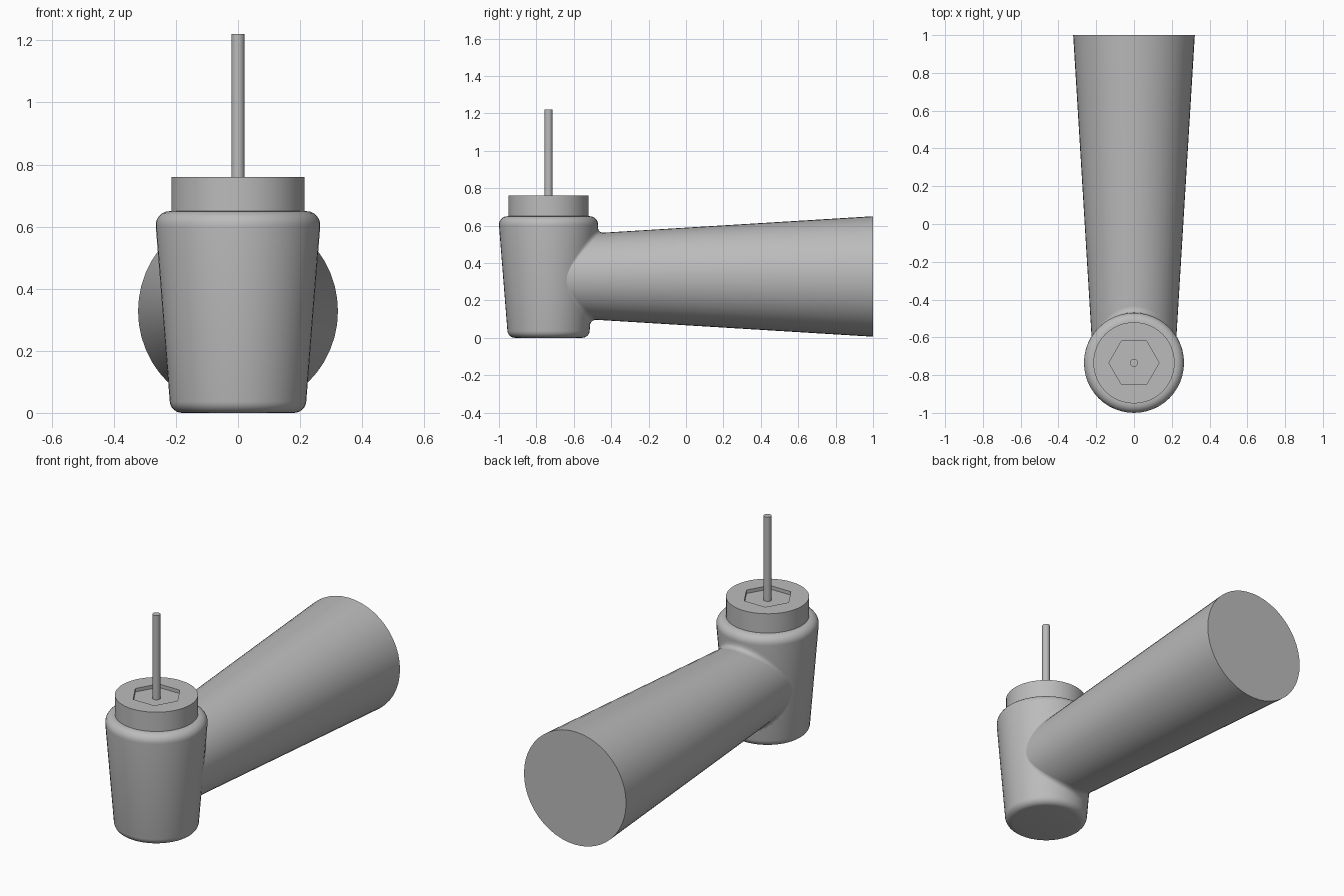
import bpy, bmesh, math
from mathutils import Vector, Matrix

cube = bpy.data.objects.get("Cube")
if cube:
    bpy.data.objects.remove(cube, do_unlink=True)

SEG = 48
AXIS_Y = -0.735          # vertical axis of the upright body
ARM_Z = 0.328            # height of the arm axis

grey = bpy.data.materials.new("plain grey")
grey.use_nodes = True
grey.diffuse_color = (0.5, 0.5, 0.5, 1)
grey.node_tree.nodes["Principled BSDF"].inputs["Base Color"].default_value = (0.5, 0.5, 0.5, 1)


def loft(name, rings, caps=True):
    """Skin closed rings of points; optionally cap both ends."""
    bm = bmesh.new()
    loops = [[bm.verts.new(p) for p in ring] for ring in rings]
    n = len(loops[0])
    for a, b in zip(loops, loops[1:]):
        for i in range(n):
            j = (i + 1) % n
            bm.faces.new((a[i], a[j], b[j], b[i]))
    if caps:
        bm.faces.new(loops[0][::-1])
        bm.faces.new(loops[-1])
    bmesh.ops.recalc_face_normals(bm, faces=bm.faces)
    mesh = bpy.data.meshes.new(name)
    bm.to_mesh(mesh)
    bm.free()
    mesh.materials.append(grey)
    obj = bpy.data.objects.new(name, mesh)
    bpy.context.collection.objects.link(obj)
    bpy.ops.object.select_all(action='DESELECT')
    obj.select_set(True)
    bpy.context.view_layer.objects.active = obj
    bpy.ops.object.shade_smooth_by_angle(angle=math.radians(30))
    return obj


def ring(radius, z, seg=SEG):
    """Horizontal ring; radius is a number or a function of the angle."""
    pts = []
    for i in range(seg):
        t = 2 * math.pi * i / seg
        r = radius(t) if callable(radius) else radius
        pts.append((r * math.cos(t), AXIS_Y + r * math.sin(t), z))
    return pts


def arc(cr, cz, rad, start, end, steps=6):
    """Rounded corner of a lathe profile as (radius, z) pairs."""
    angles = [math.radians(start + (end - start) * i / steps) for i in range(steps + 1)]
    return [(cr + rad * math.cos(a), cz + rad * math.sin(a)) for a in angles]


def body_radius(z):
    return 0.216 + 0.083 * z


def arm_radius(y):
    return 0.322 - 0.061 * (1 - y)


def hexagon(t):
    return 0.115 / math.cos((t - math.pi / 6) % (math.pi / 3) - math.pi / 6)


# Tapered upright body with rounded bottom and shoulder
profile = arc(0.18, 0.04, 0.04, -90, -5) + arc(0.22, 0.605, 0.045, -5, 90)
loft("tapered_body", [ring(r, z) for r, z in profile])

# Collar with a shallow hexagonal recess in its top
loft("collar", [ring(0.215, 0.64), ring(0.215, 0.76),
                ring(lambda t: hexagon(t + math.pi / 6), 0.76),
                ring(lambda t: hexagon(t + math.pi / 6), 0.74)])

# Thin rod
loft("rod", [ring(0.021, 0.735, 24), ring(0.021, 1.22, 24)])


# Conical arm reaching backwards
def arm_point(t, y, grow=0.0):
    r = arm_radius(y) + grow
    return Vector((r * math.cos(t), y, ARM_Z + r * math.sin(t)))


angles = [2 * math.pi * i / SEG for i in range(SEG)]
loft("conical_arm", [[arm_point(t, y) for t in angles] for y in (-0.7, 1.0)])


# Small blend where the arm meets the body
def meet(t, grow):
    lo, hi = AXIS_Y, -0.3
    for _ in range(30):
        mid = (lo + hi) / 2
        p = arm_point(t, mid, grow)
        inside = math.hypot(p.x, p.y - AXIS_Y) < body_radius(p.z)
        lo, hi = (mid, hi) if inside else (lo, mid)
    return arm_point(t, lo, grow)


bands = []
for t in angles:
    d = 0.001 + 0.034 * math.sin(t) ** 2
    corner = meet(t, 0)
    on_arm, on_body = arm_point(t, corner.y + d), meet(t, d)
    bands.append([on_arm * (1 - u) ** 2 + corner * 2 * u * (1 - u) + on_body * u * u
                  for u in (k / 5 for k in range(6))])
loft("arm_blend", list(zip(*bands)), caps=False)
